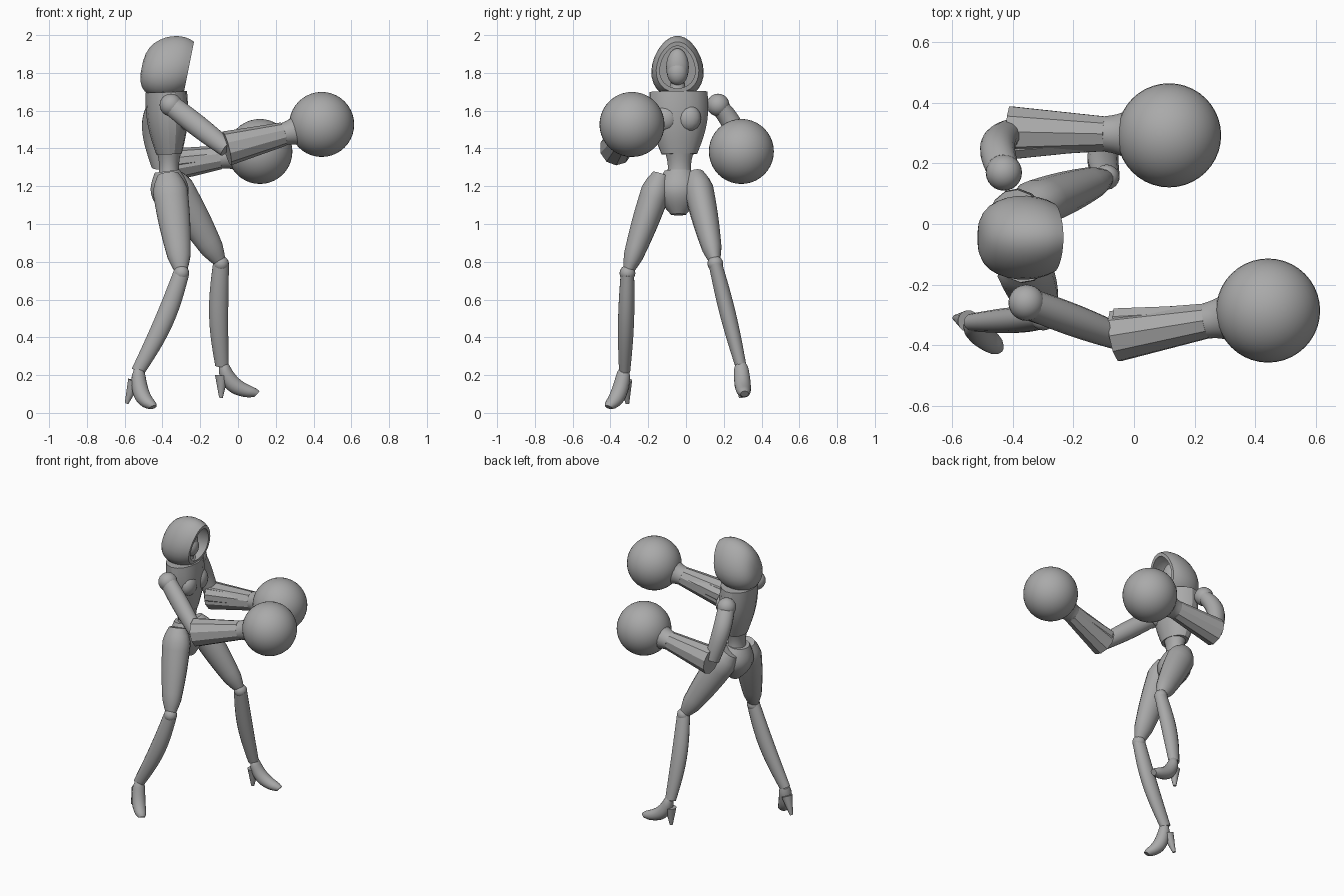
import bpy, bmesh, math
from mathutils import Vector, Matrix

if "Cube" in bpy.data.objects:
    bpy.data.objects.remove(bpy.data.objects["Cube"], do_unlink=True)

grey = bpy.data.materials.new("plain_grey")
grey.use_nodes = True
grey.diffuse_color = (0.4, 0.4, 0.4, 1)
grey.node_tree.nodes["Principled BSDF"].inputs["Base Color"].default_value = grey.diffuse_color

SIDEWAYS = Vector((0, 1, 0))
UP = Vector((0, 0, 1))
FORWARD = Vector((1, 0, 0))


def finish(name, bm, angle):
    bmesh.ops.recalc_face_normals(bm, faces=bm.faces)
    mesh = bpy.data.meshes.new(name)
    bm.to_mesh(mesh)
    bm.free()
    mesh.materials.append(grey)
    part = bpy.data.objects.new(name, mesh)
    bpy.context.collection.objects.link(part)
    bpy.ops.object.select_all(action="DESELECT")
    part.select_set(True)
    bpy.context.view_layer.objects.active = part
    bpy.ops.object.shade_smooth_by_angle(angle=math.radians(angle))


def skin(name, rings, angle):
    """Join rings of points into a closed tube."""
    bm = bmesh.new()
    loops = [[bm.verts.new(point) for point in ring] for ring in rings]
    count = len(loops[0])
    for low, high in zip(loops, loops[1:]):
        for k in range(count):
            after = (k + 1) % count
            bm.faces.new((low[k], low[after], high[after], high[k]))
    bm.faces.new(loops[0])
    bm.faces.new(loops[-1])
    finish(name, bm, angle)


def angles(count):
    return [math.tau * (k + 0.5) / count for k in range(count)]


def limb(name, start, end, start_radius, end_radius, swell=0, depth=1, bend=(0, 0, 0),
         ends=1, side=SIDEWAYS, sides=16, angle=40):
    """Tapered tube; it swells and bends at mid length, and ends below 1 narrow its tips."""
    start, end, bend = Vector(start), Vector(end), Vector(bend)
    axis = (end - start).normalized()
    across = (side - axis * side.dot(axis)).normalized()
    other = axis.cross(across) * depth
    steps = 12
    rings = []
    for i in range(steps + 1):
        t = i / steps
        arch = math.sin(math.pi * t)
        tip = min(1, ends + 3 * min(t, 1 - t))
        radius = tip * (start_radius + (end_radius - start_radius) * t + swell * arch)
        centre = start.lerp(end, t) + bend * arch
        rings.append([centre + radius * (across * math.cos(a) + other * math.sin(a))
                      for a in angles(sides)])
    skin(name, rings, angle)


def ball(name, centre, radii, segments=24):
    bm = bmesh.new()
    bmesh.ops.create_uvsphere(bm, u_segments=segments, v_segments=segments // 2, radius=1)
    bm.transform(Matrix.Translation(centre) @ Matrix.Diagonal((*radii, 1)))
    finish(name, bm, 60)


def hood(name, centre, radii):
    """Egg-shaped shell along x, open at the front and turned inward there."""
    sweep = [0.1 + 0.22 * i for i in range(11)]
    path = [(a, 1) for a in sweep] + [(a, 0.83) for a in sweep[:5:-1]]
    rings = []
    for a, inset in path:
        size = inset * math.sin(a) ** 0.7
        ring = []
        for b in angles(28):
            rise = radii.z * size * math.sin(b)
            width = radii.y * size * math.cos(b) * (1 - 0.17 * math.sin(b))
            lean = rise / 5
            ring.append(centre + Vector((lean - radii.x * math.cos(a), width, rise)))
        rings.append(ring)
    skin(name, rings, 50)


# Head
head = Vector((-0.36, -0.045, 1.83))
hood("hood", head, Vector((0.15, 0.137, 0.166)))
ball("face", head + FORWARD * 0.02, (0.05, 0.06, 0.1))
ball("face_mask", head + FORWARD * 0.03 - UP * 0.03, (0.05, 0.055, 0.065))
limb("neck", head - UP * 0.17, head - UP * 0.05, 0.05, 0.035)

# Torso, slightly twisted towards the back arm
twist = Vector((-0.17, 1, 0))
chest_low = Vector((-0.365, -0.035, 1.37))
chest_top = Vector((-0.38, -0.04, 1.7))
hips = Vector((-0.345, -0.04, 1.05))
limb("chest", chest_low, chest_top, 0.095, 0.155, swell=0.025, depth=0.7, side=twist, angle=28)
limb("collar", chest_top - UP * 0.02, chest_top + UP * 0.02, 0.12, 0.07, depth=0.8, side=twist)
for label, way in (("front", -1), ("back", 1)):
    ball(label + "_breast_plate", (-0.305, head.y + way * 0.06, 1.56), (0.05, 0.065, 0.07), 16)
limb("waist", chest_low - UP * 0.17, chest_low + UP * 0.02, 0.085, 0.08, swell=-0.02, depth=0.85)
limb("pelvis", hips, (-0.375, hips.y, 1.28), 0.04, 0.075, swell=0.055, depth=0.9)


def leg(label, hip, knee, ankle, toe, heel, calf_bend, instep_bend):
    hip, knee, ankle, heel = Vector(hip), Vector(knee), Vector(ankle), Vector(heel)
    limb(label + "_thigh", hip, knee, 0.08, 0.04, swell=0.01, depth=1.2, ends=0.6)
    ball(label + "_knee", knee, (0.042, 0.042, 0.042), 16)
    limb(label + "_shin", knee, ankle, 0.036, 0.03, swell=0.01, depth=1.2, bend=calf_bend)
    limb(label + "_shoe", ankle + UP * 0.01, toe, 0.036, 0.03, swell=0.01, bend=instep_bend, ends=0.7)
    limb(label + "_heel", ankle.lerp(heel, 0.3), heel, 0.036, 0.01)


# Legs in a wide stride
leg("front", hip=(-0.37, -0.13, 1.26), knee=(-0.3, -0.31, 0.74), ankle=(-0.53, -0.325, 0.22),
    toe=(-0.45, -0.41, 0.03), heel=(-0.59, -0.31, 0.05),
    calf_bend=(0.02, 0, 0), instep_bend=(-0.02, 0.01, -0.03))
leg("back", hip=(-0.37, 0.05, 1.26), knee=(-0.09, 0.155, 0.79), ankle=(-0.085, 0.29, 0.25),
    toe=(0.1, 0.31, 0.1), heel=(-0.09, 0.29, 0.08),
    calf_bend=(-0.015, 0, 0), instep_bend=(-0.03, 0, -0.03))


def arm(label, shoulder, elbow, fist, bend):
    shoulder, elbow, fist = Vector(shoulder), Vector(elbow), Vector(fist)
    wrist = elbow.lerp(fist, 0.6)
    ball(label + "_shoulder", shoulder, (0.06, 0.06, 0.06))
    limb(label + "_upper_arm", shoulder, elbow, 0.05, 0.044, swell=0.006, depth=1.1, bend=bend)
    limb(label + "_gauntlet", elbow, wrist, 0.088, 0.06, depth=1.05, sides=10, angle=30)
    inward = Vector((0, -math.copysign(0.045, fist.y), 0.02))
    limb(label + "_gauntlet_plate", elbow + inward, wrist + inward / 3, 0.05, 0.04, sides=8, angle=30)
    limb(label + "_cuff", wrist, elbow.lerp(fist, 0.77), 0.06, 0.09, swell=-0.006)
    ball(label + "_fist", fist, (0.172, 0.172, 0.172), 40)


# Arms reaching forward
arm("front", shoulder=(-0.355, -0.26, 1.63), elbow=(-0.06, -0.37, 1.4),
    fist=(0.443, -0.286, 1.527), bend=(0, 0, 0))
arm("back", shoulder=(-0.43, 0.17, 1.63), elbow=(-0.41, 0.305, 1.305),
    fist=(0.116, 0.293, 1.384), bend=(-0.03, 0.02, 0.03))
